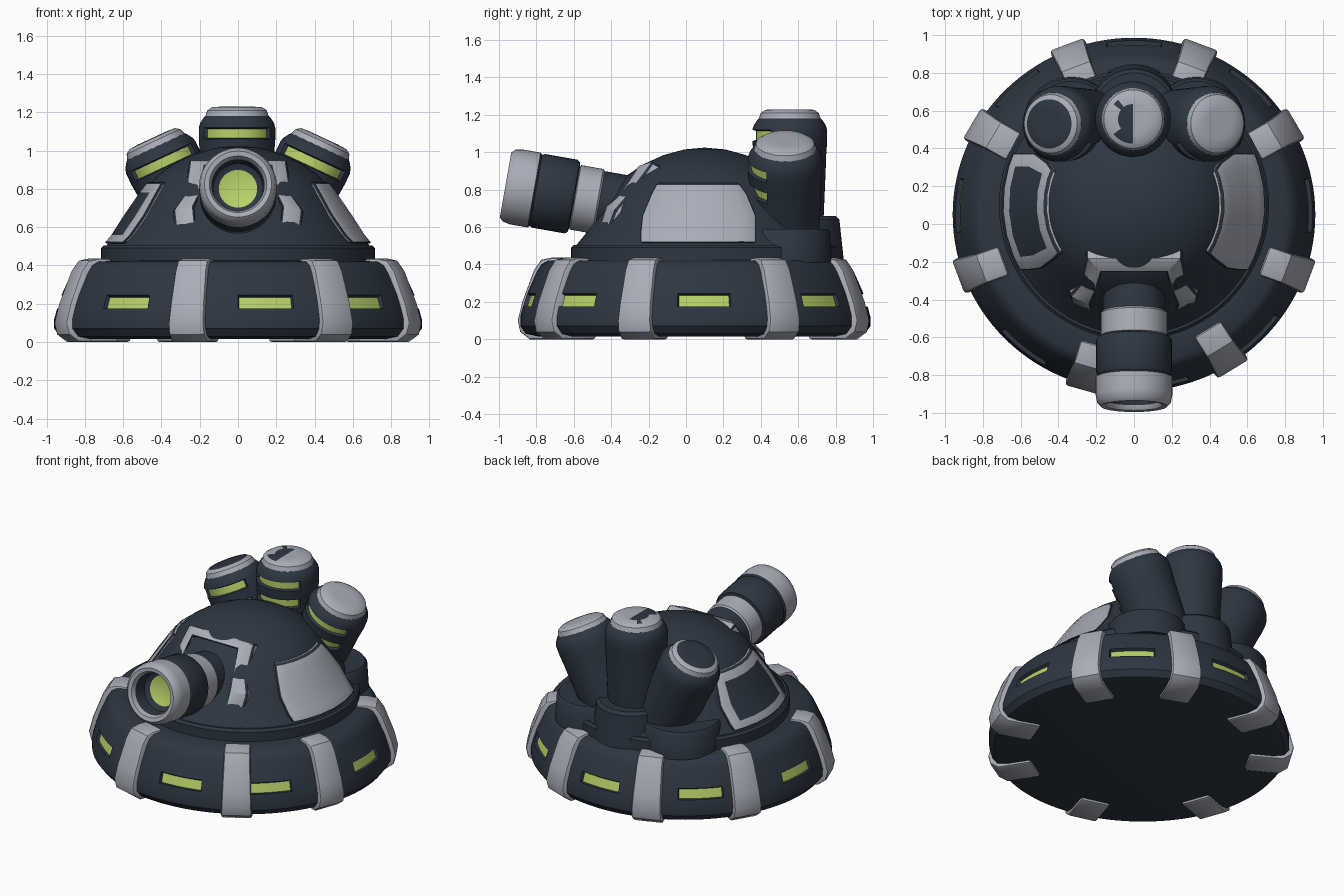
import bpy, bmesh, math
from mathutils import Vector

if "Cube" in bpy.data.objects:
    bpy.data.objects.remove(bpy.data.objects["Cube"])


def material(name, rgb):
    m = bpy.data.materials.new(name)
    m.diffuse_color = (*rgb, 1)
    m.use_nodes = True
    m.node_tree.nodes["Principled BSDF"].inputs["Base Color"].default_value = m.diffuse_color
    return m


MATS = [material("dark navy", (0.026, 0.037, 0.055)),
        material("light grey", (0.40, 0.42, 0.48)),
        material("glow green", (0.48, 0.64, 0.14))]
DARK, GREY, GREEN = 0, 1, 2


def finish(name, bm, loc=(0, 0, 0), rot=(0, 0, 0), scale=(1, 1, 1), angle=35):
    me = bpy.data.meshes.new(name)
    bm.to_mesh(me)
    bm.free()
    for m in MATS:
        me.materials.append(m)
    ob = bpy.data.objects.new(name, me)
    bpy.context.collection.objects.link(ob)
    ob.location, ob.rotation_euler, ob.scale = loc, rot, scale
    bpy.ops.object.select_all(action='DESELECT')
    ob.select_set(True)
    bpy.context.view_layer.objects.active = ob
    bpy.ops.object.shade_smooth_by_angle(angle=math.radians(angle))
    return ob


def bevel_sharp(bm, width, limit=40):
    edges = [e for e in bm.edges
             if len(e.link_faces) == 2 and e.calc_face_angle() > math.radians(limit)]
    bmesh.ops.bevel(bm, geom=edges, offset=width, segments=2, profile=0.5, affect='EDGES')


def lathe(name, profile, mats=None, segs=48, rule=None, **kw):
    """Revolve (r, z) points; mats gives a colour per profile step, rule may
    override it from step number, angle from the front (degrees) and centre."""
    bm = bmesh.new()
    rings = [[bm.verts.new((r * math.sin(2 * math.pi * k / segs),
                            -r * math.cos(2 * math.pi * k / segs), z))
              for k in range(segs)] for r, z in profile]
    slots = []
    for i in range(len(profile) - 1):
        for k in range(segs):
            n = (k + 1) % segs
            f = bm.faces.new((rings[i][k], rings[i][n], rings[i + 1][n], rings[i + 1][k]))
            f.material_index = mats[i] if mats else DARK
            c = f.calc_center_median()
            new = rule(i, math.degrees(math.atan2(c.x, -c.y)), c) if rule else None
            if new is not None:
                f.material_index = new
                if new == GREEN:
                    slots.append(f)
    bmesh.ops.remove_doubles(bm, verts=bm.verts, dist=1e-5)
    bmesh.ops.recalc_face_normals(bm, faces=bm.faces)
    if slots:  # sink the glowing slots
        walls = bmesh.ops.inset_region(bm, faces=slots, thickness=0.006, depth=-0.02,
                                       use_even_offset=True)["faces"]
        for f in walls:
            f.material_index = DARK
    return finish(name, bm, **kw)


def plate(name, rows, push, mat=lambda i, j: GREY):
    """Thick plate from a grid of points, thickened by push(point)."""
    bm = bmesh.new()
    vs = [[bm.verts.new(p) for p in row] for row in rows]
    for i in range(len(vs) - 1):
        for j in range(len(vs[0]) - 1):
            f = bm.faces.new((vs[i][j], vs[i][j + 1], vs[i + 1][j + 1], vs[i + 1][j]))
            f.material_index = mat(i, j)
    back = bmesh.ops.extrude_face_region(bm, geom=bm.faces[:], use_keep_orig=True)["geom"]
    for v in back:
        if isinstance(v, bmesh.types.BMVert):
            v.co += push(v.co)
    for f in bm.faces:  # edge walls stay grey
        if any(v in back for v in f.verts):
            f.material_index = GREY
    bmesh.ops.recalc_face_normals(bm, faces=bm.faces)
    bevel_sharp(bm, 0.012, 50)
    return finish(name, bm)


# Base ring with glowing slots
BASE = dict(loc=(0, 0.05, 0), scale=(1, 0.975, 1))
SLOTS = (180, 137, 94, 46, 8, -38, -94, -137)


def base_rule(i, a, c):
    if i == 5 and any(abs((a - s + 180) % 360 - 180) < 9.2 for s in SLOTS):
        return GREEN


lathe("base_ring", [(0, 0.015), (0.86, 0.015), (0.93, 0.03), (0.96, 0.07), (0.96, 0.12),
                    (0.945, 0.175), (0.922, 0.245), (0.87, 0.36), (0.845, 0.40),
                    (0.81, 0.42), (0.70, 0.425), (0, 0.425)],
      segs=120, rule=base_rule, **BASE)

# Grey clamps around the base
CLAMP = [(0.70, 0), (0.92, 0), (0.975, 0.04), (0.99, 0.1), (0.965, 0.2), (0.90, 0.37),
         (0.86, 0.425), (0.80, 0.437), (0.74, 0.435), (0.72, 0.40), (0.70, 0.2)]
for n, a in enumerate((159, 120, 70, 32, -16, -70, -120, -159)):
    t = math.radians(a)
    out, side = Vector((math.sin(t), -math.cos(t), 0)), Vector((math.cos(t), math.sin(t), 0))
    bm = bmesh.new()
    ends = [[bm.verts.new(out * r + side * s * (0.10 - 0.04 * z) + Vector((0, 0, z)))
             for r, z in CLAMP] for s in (-1, 1)]
    bm.faces.new(ends[0])
    bm.faces.new(ends[1][::-1])
    for i in range(len(CLAMP)):
        j = (i + 1) % len(CLAMP)
        bm.faces.new((ends[0][i], ends[1][i], ends[1][j], ends[0][j]))
    bmesh.ops.recalc_face_normals(bm, faces=bm.faces)
    bevel_sharp(bm, 0.015, 70)
    for f in bm.faces:
        f.material_index = GREY
    finish(f"base_clamp_{n + 1}", bm, **BASE)

# Turning collar and dome
lathe("collar", [(0, 0.41), (0.715, 0.41), (0.715, 0.49), (0.70, 0.505), (0, 0.505)],
      segs=72, loc=(0, 0.1, 0))
DOME = [(0.69, 0.50), (0.64, 0.56), (0.55, 0.70), (0.465, 0.82), (0.41, 0.88),
        (0.33, 0.935), (0.22, 0.985), (0.11, 1.015), (0, 1.025)]
lathe("dome", [(0, 0.50)] + DOME, segs=72, loc=(0, 0.1, 0))


def dome_radius(z):
    for (r0, z0), (r1, z1) in zip(DOME, DOME[1:]):
        if z <= z1:
            return r0 + (r1 - r0) * (z - z0) / (z1 - z0)
    return 0


# Side armour plates: right one all grey, left one grey with a dark middle
STEPS = (0, 0.12, 0.3, 0.5, 0.7, 0.88, 1)
LEVELS = ((0.515, -0.25, 0.38), (0.56, -0.25, 0.38), (0.66, -0.24, 0.38),
          (0.78, -0.19, 0.33), (0.835, -0.16, 0.29))
for name, s in (("right", 1), ("left", -1)):
    rows = []
    for z, y0, y1 in LEVELS:
        r = dome_radius(z) + 0.022
        ys = [y0 + (y1 - y0) * t for t in STEPS]
        rows.append([(s * math.sqrt(r * r - (y - 0.1) ** 2), y, z) for y in ys])
    plate(name + "_armour", rows,
          lambda p: Vector((-p.x, 0.1 - p.y, 0)).normalized() * 0.07,
          lambda i, j: DARK if s < 0 and 0 < i < 3 and 0 < j < 5 else GREY)

# Grey bracket around the gun opening
half = [((-0.32, -0.45, 0.51), (-0.21, -0.49, 0.51)),
        ((-0.34, -0.38, 0.69), (-0.23, -0.43, 0.71)),
        ((-0.28, -0.31, 0.77), (-0.20, -0.36, 0.77)),
        ((-0.255, -0.18, 0.95), (-0.17, -0.26, 0.925))]
flip = [tuple((-x, y, z) for x, y, z in pair) for pair in reversed(half)]
plate("gun_bracket", half + flip, lambda p: Vector((0, 0.09, -0.05)))

# Gun barrel, tilted up, with a glowing bore
lathe("gun_barrel",
      [(0, -0.14), (0.10, -0.14), (0.13, -0.12), (0.137, -0.03), (0.15, -0.005), (0.175, 0),
       (0.195, -0.02), (0.203, -0.06), (0.203, -0.155), (0.193, -0.165), (0.20, -0.18),
       (0.20, -0.355), (0.19, -0.37), (0.165, -0.375), (0.175, -0.38), (0.175, -0.50),
       (0.165, -0.51), (0.165, -0.9), (0, -0.9)],
      [GREEN, DARK, DARK] + [GREY] * 5 + [DARK] * 5 + [GREY] * 3 + [DARK] * 2,
      loc=(0, -0.965, 0.825), rot=(math.radians(80), 0, 0))

# Three rear tubes with grey caps and two glowing slots each
TUBE = [(0, 0), (0.04, 0), (0.08, 0), (0.13, -0.003), (0.155, -0.02), (0.165, -0.05),
        (0.172, -0.055), (0.192, -0.085), (0.20, -0.11), (0.20, -0.17), (0.195, -0.235),
        (0.193, -0.295), (0.18, -0.60), (0, -0.60)]


def tube(name, loc, tilt, dark_cap):
    def rule(i, a, c):
        if i in (8, 10) and abs(a) < 62:
            return GREEN
        if i < 3 and dark_cap(c):
            return DARK
    lathe(name, TUBE, [GREY] * 5 + [DARK] * 8, rule=rule, loc=loc,
          rot=(0, math.radians(tilt), 0))


tube("middle_tube", (-0.005, 0.555, 1.23), 0, lambda c: -0.08 < c.x < 0.0 and c.y < 0.08)
tube("right_tube", (0.45, 0.53, 1.065), 25, lambda c: False)
tube("left_tube", (-0.45, 0.53, 1.065), -25, lambda c: True)

# Stepped sockets under the tubes
lathe("middle_socket", [(0, 0.41), (0.255, 0.41), (0.23, 0.64), (0.21, 0.66), (0, 0.66)],
      loc=(0, 0.59, 0))
for name, s in (("right", 1), ("left", -1)):
    lathe(name + "_socket", [(0, 0.41), (0.26, 0.41), (0.25, 0.57), (0.235, 0.59), (0, 0.59)],
          loc=(s * 0.33, 0.52, 0))
